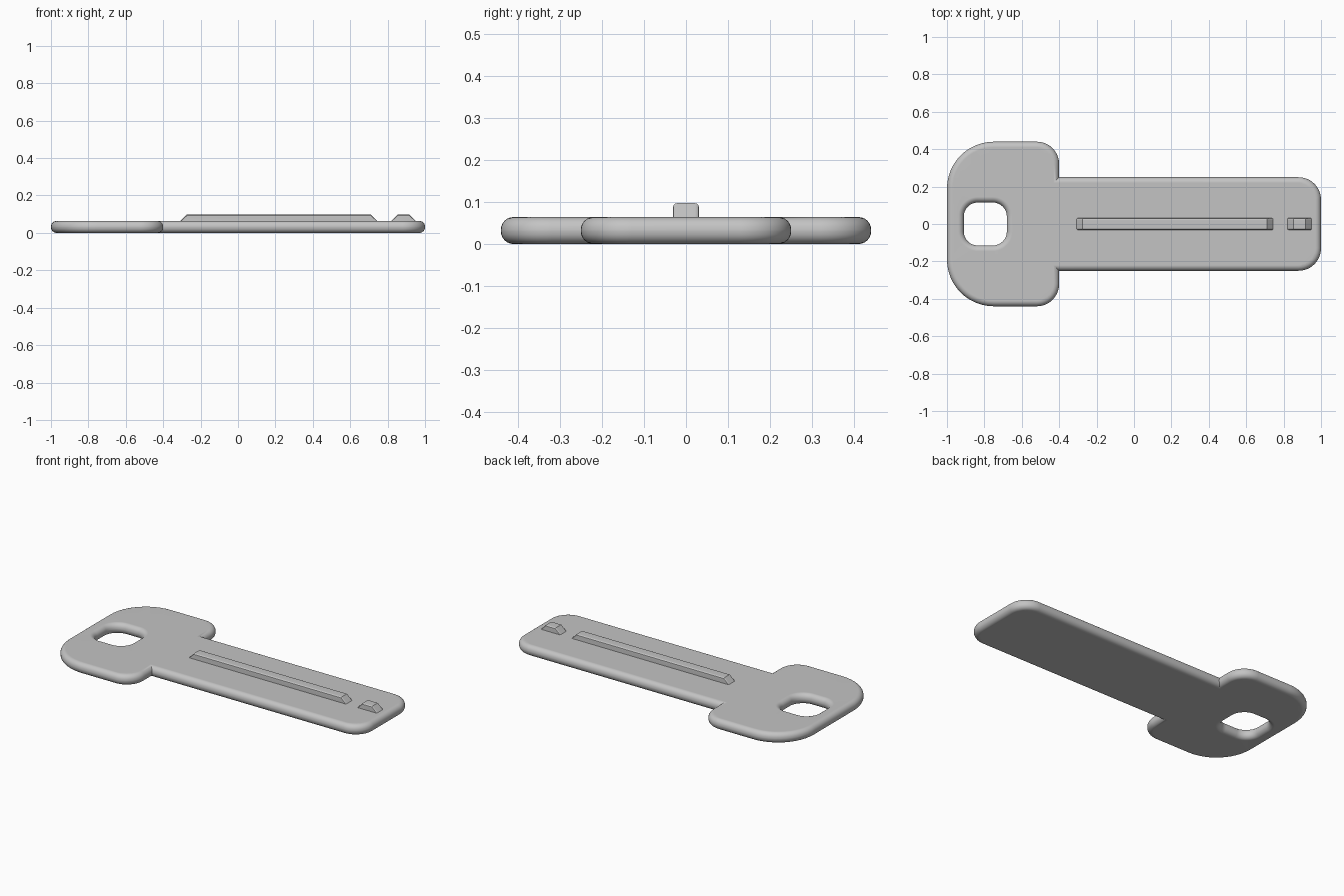
import bpy, bmesh
from math import sin, cos, pi
from mathutils import Vector

cube = bpy.data.objects.get("Cube")
if cube:
    bpy.data.objects.remove(cube, do_unlink=True)

THICK, EDGE = 0.064, 0.03

metal = bpy.data.materials.new("plain grey metal")
metal.use_nodes = True
GREY = (0.55, 0.55, 0.55, 1)
metal.diffuse_color = GREY
for node in metal.node_tree.nodes:
    if node.type == 'BSDF_PRINCIPLED':
        node.inputs["Base Color"].default_value = GREY


def make_object(name, bm):
    bmesh.ops.recalc_face_normals(bm, faces=bm.faces)
    mesh = bpy.data.meshes.new(name)
    bm.to_mesh(mesh)
    bm.free()
    mesh.materials.append(metal)
    ob = bpy.data.objects.new(name, mesh)
    bpy.context.collection.objects.link(ob)
    bpy.ops.object.select_all(action='DESELECT')
    ob.select_set(True)
    bpy.context.view_layer.objects.active = ob
    bpy.ops.object.shade_smooth_by_angle(angle=pi / 6)
    ob.modifiers.new("even shading", 'WEIGHTED_NORMAL').keep_sharp = True
    return ob


def rounded(corners, steps=12):
    """Outline with right-angled corners, each (x, y, radius)."""
    pts = []
    for i, (x, y, r) in enumerate(corners):
        p = Vector((x, y))
        if r == 0:
            pts.append(p)
            continue
        u = (Vector(corners[i - 1][:2]) - p).normalized()
        v = (Vector(corners[(i + 1) % len(corners)][:2]) - p).normalized()
        centre = p + (u + v) * r
        for k in range(steps + 1):
            t = k / steps * pi / 2
            pts.append(centre - (v * cos(t) + u * sin(t)) * r)
    return pts


def inset(pts, d):
    """Shift an outline to its left by d, with mitred corners."""
    out = []
    for i, p in enumerate(pts):
        a = (p - pts[i - 1]).normalized()
        b = (pts[(i + 1) % len(pts)] - p).normalized()
        n = Vector((-a.y - b.y, a.x + b.x)).normalized()
        out.append(p + n * d / n.dot(Vector((-a.y, a.x))))
    return out


# Rounded edge profile: (inset, height) from bottom to top
arc = [k / 6 * pi / 2 for k in range(7)]
profile = [(EDGE * (1 - sin(t)), EDGE * (1 - cos(t))) for t in arc]
profile += [(d, THICK - z) for d, z in reversed(profile)]

# Key body: bow and blade in one outline, with a rounded square hole
half = [(1, 0.25, 0.12), (-0.4, 0.25, 0), (-0.4, 0.44, 0.12), (-1, 0.44, 0.25)]
outline = rounded(half + [(x, -y, r) for x, y, r in reversed(half)])
HX, HS, HR = -0.795, 0.115, 0.075
hole = rounded([(HX + sx * HS, sy * HS, HR)
                for sx, sy in ((1, 1), (1, -1), (-1, -1), (-1, 1))])

bm = bmesh.new()
caps = {0: [], len(profile) - 1: []}
for loop in (outline, hole):
    rings = [[bm.verts.new((p.x, p.y, z)) for p in inset(loop, d)]
             for d, z in profile]
    n = len(loop)
    for low, high in zip(rings, rings[1:]):
        for i in range(n):
            j = (i + 1) % n
            bm.faces.new((low[i], low[j], high[j], high[i]))
    for level, edges in caps.items():
        ring = rings[level]
        edges += [bm.edges.get((ring[i - 1], ring[i])) for i in range(n)]
for edges in caps.values():
    bmesh.ops.triangle_fill(bm, edges=edges, use_beauty=True)
make_object("key_body", bm)


# Raised bars with sloping ends and softened long edges
def ridge(name, x0, x1, slope=0.032, half_width=0.031, top=0.097):
    base = THICK - 0.004
    side = [(x0, base), (x1, base), (x1, THICK), (x1 - slope, top),
            (x0 + slope, top), (x0, THICK)]
    bm = bmesh.new()
    near = bm.faces.new([bm.verts.new((x, -half_width, z)) for x, z in side])
    ext = bmesh.ops.extrude_face_region(bm, geom=[near], use_keep_orig=True)
    moved = [v for v in ext["geom"] if isinstance(v, bmesh.types.BMVert)]
    bmesh.ops.translate(bm, verts=moved, vec=(0, 2 * half_width, 0))
    long_edges = [e for e in bm.edges
                  if abs(e.verts[0].co.y - e.verts[1].co.y) < 1e-5
                  and max(v.co.z for v in e.verts) > top - 1e-4]
    bmesh.ops.bevel(bm, geom=long_edges, offset=0.01, segments=3,
                    profile=0.5, affect='EDGES')
    make_object(name, bm)


ridge("long_ridge", -0.307, 0.744)
ridge("short_ridge", 0.82, 0.95)
